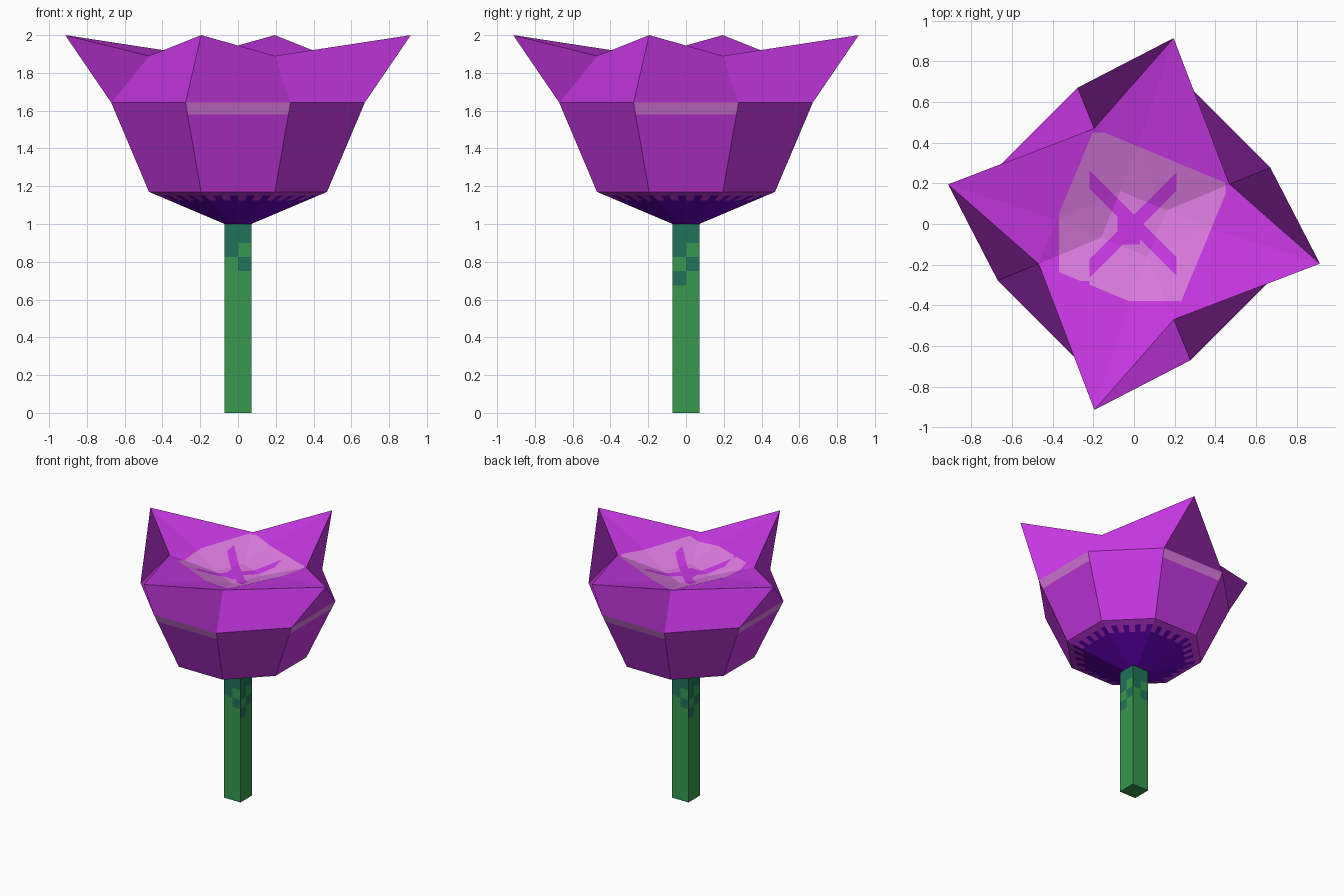
import bpy, bmesh, math
from mathutils import Vector, Matrix

if "Cube" in bpy.data.objects:
    bpy.data.objects.remove(bpy.data.objects["Cube"])


def material(name, r, g, b):
    lin = [((c / 255 + 0.055) / 1.055) ** 2.4 if c > 10 else c / 255 / 12.92 for c in (r, g, b)]
    m = bpy.data.materials.new(name)
    m.diffuse_color = (*lin, 1)
    m.use_nodes = True
    m.node_tree.nodes["Principled BSDF"].inputs["Base Color"].default_value = m.diffuse_color
    return m


PURPLE, PINK, VIOLET, GREEN, TEAL = range(5)
mats = [material("petal purple", 202, 56, 230), material("pale pink", 222, 124, 226),
        material("deep violet", 108, 2, 196), material("stem green", 54, 152, 78),
        material("stem teal", 32, 114, 88)]


def build(name, faces, edit=None):
    """Make an object from (material, points) faces, welding shared points."""
    bm = bmesh.new()
    for mat, pts in faces:
        f = bm.faces.new([bm.verts.new(p) for p in pts])
        f.material_index = mat
    bmesh.ops.remove_doubles(bm, verts=bm.verts, dist=0.0005)
    if edit:
        edit(bm)
    me = bpy.data.meshes.new(name)
    bm.to_mesh(me)
    bm.free()
    for m in mats:
        me.materials.append(m)
    ob = bpy.data.objects.new(name, me)
    bpy.context.collection.objects.link(ob)
    return ob


def turn(p, k):
    """Turn a point by k quarter turns about z."""
    return Matrix.Rotation(math.pi / 2 * k, 3, 'Z') @ Vector(p)


def octagon(r, z, split=1):
    """Octagon with flat sides to the axes, each side split into equal parts."""
    c = [Vector((r * math.cos(a), r * math.sin(a), z))
         for a in (math.radians(45 * k - 22.5) for k in range(8))]
    return [c[k].lerp(c[(k + 1) % 8], i / split) for k in range(8) for i in range(split)]


def band(lower, upper, rule):
    """Ring of quads between two loops; rule gives the material of each."""
    n = len(lower)
    return [(rule(k), [lower[k], lower[(k + 1) % n], upper[(k + 1) % n], upper[k]]) for k in range(n)]


# stem: square column, two strips per side, checkered teal near the top
S = 0.0725
levels = [0, 0.675, 0.75, 0.825, 0.9, 1.0]
outline = [p for k in range(4) for p in (turn((-S, -S, 0), k), turn((0, -S, 0), k))]
teal_rows = [{3, 4}, {2, 4}, {1, 3, 4}, {2, 4}] * 2
stem = [(GREEN, outline[::-1])]
for i in range(5):
    lo, hi = [[p + Vector((0, 0, z)) for p in outline] for z in levels[i:i + 2]]
    stem += band(lo, hi, lambda c: TEAL if i in teal_rows[c] else GREEN)
build("stem", stem)

# underside of the blossom: violet cone with a toothed edge
cone = [octagon(r, 1.0 + (r - 0.076) * 0.17 / 0.434, 8) for r in (0.076, 0.395, 0.46, 0.51)]
under = [(VIOLET, cone[0][::-1])]
under += band(cone[0], cone[1], lambda k: VIOLET)
under += band(cone[1], cone[2], lambda k: VIOLET if k % 2 else PURPLE)
under += band(cone[2], cone[3], lambda k: PURPLE)
build("blossom_underside", under)

# cup walls: pale band on the four main sides
rings = [octagon(0.51, 1.17), octagon(0.698, 1.58), octagon(0.726, 1.642)]
cup = band(rings[0], rings[1], lambda k: PURPLE)
cup += band(rings[1], rings[2], lambda k: PURPLE if k % 2 else PINK)

# flared rim: long tips alternate with inward notches
tip, notch = (0.915, -0.195, 2.0), (0.47, 0.196, 1.89)
rim = [turn(tip if k % 2 == 0 else notch, k // 2) for k in range(8)]
V = rings[2]
for k in range(8):
    n = (k + 1) % 8
    cup.append((PURPLE, [V[n], rim[n], rim[k], V[k]]))
build("blossom_cup", cup)

# blossom inside: four petals overlapping like a pinwheel
fold, base = (0.38, -0.02, 1.872), (0.162, 0.067, 1.79)
inside = []
for j in range(4):
    T, I1, I0 = turn(tip, j), turn(notch, j), turn(notch, j - 1)
    A1, A0 = turn(fold, j), turn(fold, j - 1)
    B1, B0 = turn(base, j), turn(base, j - 1)
    inside += [(PURPLE, [T, I1, A1, I0]), (PURPLE, [I0, A1, B1, B0, A0])]
inside.append((PURPLE, [turn(base, j) for j in range(4)]))


def paint_inside(bm):
    """Cut the pale patch, its diagonal veins and middle square into the petals."""
    bmesh.ops.triangulate(bm, faces=bm.faces)
    sides = [turn((math.cos(math.pi / 8), -math.sin(math.pi / 8), 0), k) for k in range(4)]
    cuts = [((1, 0), d) for d in (-0.37, -0.22, -0.08, 0.03, 0.21, 0.45)]
    cuts += [((0, 1), d) for d in (-0.38, -0.28, -0.1, 0.05, 0.27, 0.45)]
    cuts += [((1, s), d) for s in (1, -1) for d in (-0.045, 0.045)]
    cuts += [((s.x, s.y), 0.36) for s in sides]
    for (nx, ny), d in cuts:
        no = Vector((nx, ny, 0))
        bmesh.ops.bisect_plane(bm, geom=bm.verts[:] + bm.edges[:] + bm.faces[:],
                               plane_co=no * d / no.length_squared, plane_no=no)
    for f in bm.faces:
        c = f.calc_center_median()
        x, y = c.x, c.y
        patch = (-0.37 < x < 0.45 and -0.38 < y < 0.45 and not (x < -0.22 and y < -0.28)
                 and all(c.dot(s) < 0.36 for s in sides))
        vein = min(abs(x + y), abs(x - y)) < 0.045 and -0.22 < x < 0.21 and -0.28 < y < 0.27
        middle = -0.08 < x < 0.03 and -0.1 < y < 0.05
        f.material_index = PINK if patch and not vein and not middle else PURPLE


build("petals_inside", inside, paint_inside)
